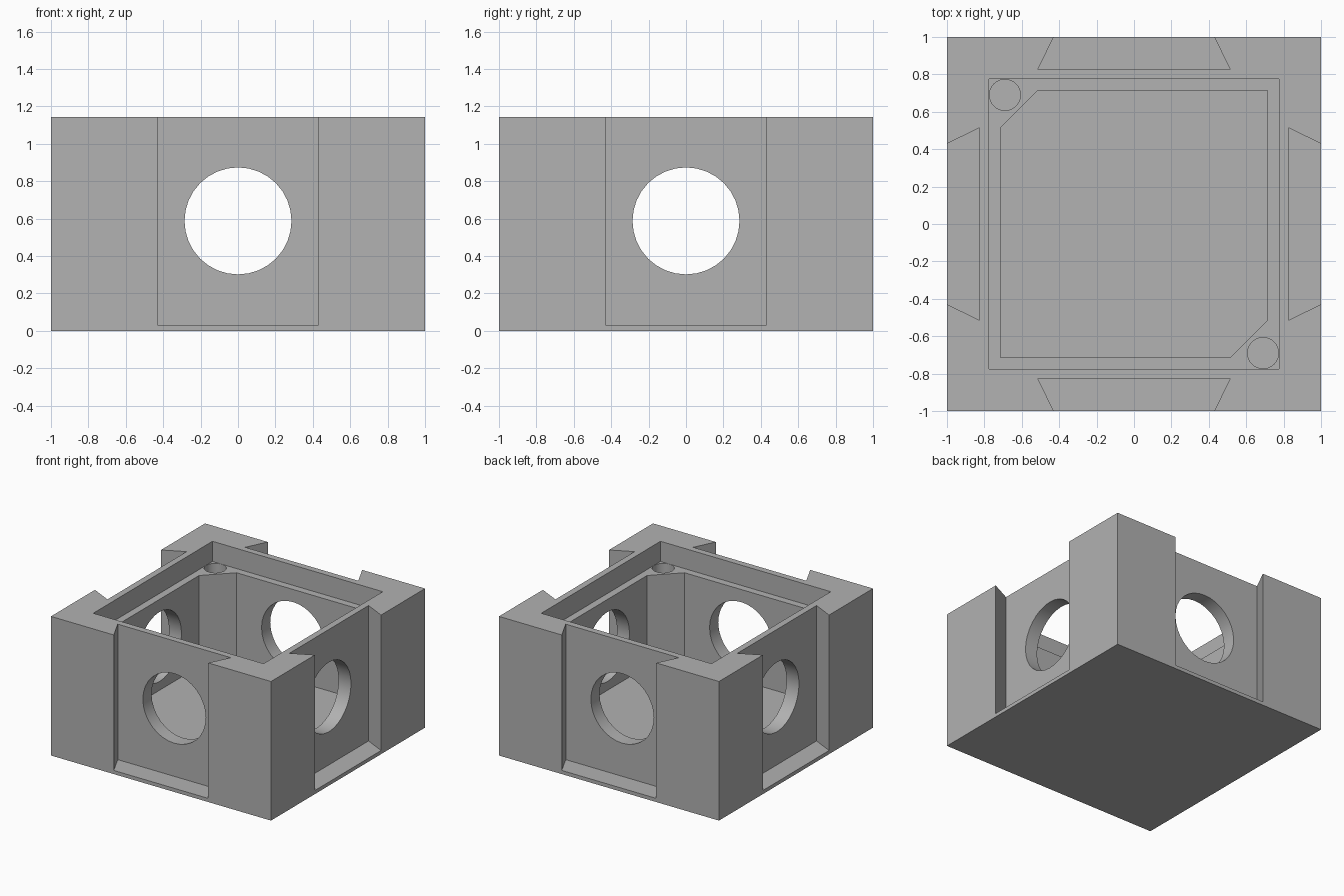
import bpy
import bmesh
from math import pi
from mathutils import Matrix, Vector

if "Cube" in bpy.data.objects:
    bpy.data.objects.remove(bpy.data.objects["Cube"], do_unlink=True)

HEIGHT = 1.143
OVER = HEIGHT + 0.2      # cutters that open upward reach past the top

grey = bpy.data.materials.new("plain_grey")
grey.use_nodes = True
grey.diffuse_color = (0.445, 0.445, 0.445, 1)
grey.node_tree.nodes["Principled BSDF"].inputs["Base Color"].default_value = grey.diffuse_color


def make_object(name, bm):
    bmesh.ops.recalc_face_normals(bm, faces=bm.faces)
    mesh = bpy.data.meshes.new(name)
    bm.to_mesh(mesh)
    bm.free()
    mesh.materials.append(grey)
    obj = bpy.data.objects.new(name, mesh)
    bpy.context.collection.objects.link(obj)
    return obj


def prism(name, outline, bottom, top, turn=0):
    """Upright prism from a plan outline, turned about z."""
    bm = bmesh.new()
    face = bm.faces.new([bm.verts.new((x, y, bottom)) for x, y in outline])
    geom = bmesh.ops.extrude_face_region(bm, geom=[face])["geom"]
    bmesh.ops.translate(bm, vec=Vector((0, 0, top - bottom)),
                        verts=[v for v in geom if isinstance(v, bmesh.types.BMVert)])
    bm.transform(Matrix.Rotation(turn, 4, "Z"))
    return make_object(name, bm)


def cylinder(name, radius, depth, matrix, sides):
    bm = bmesh.new()
    bmesh.ops.create_cone(bm, cap_ends=True, segments=sides, radius1=radius,
                          radius2=radius, depth=depth, matrix=matrix)
    return make_object(name, bm)


def square(r):
    return [(-r, -r), (r, -r), (r, r), (-r, r)]


def cut(target, cutter):
    cutter.hide_render = True
    mod = target.modifiers.new(cutter.name, "BOOLEAN")
    mod.operation = "DIFFERENCE"
    mod.solver = "EXACT"
    mod.object = cutter
    bpy.context.view_layer.objects.active = target
    bpy.ops.object.modifier_apply(modifier=mod.name)
    bpy.data.objects.remove(cutter, do_unlink=True)


# Solid block
housing = prism("housing", square(1), 0, HEIGHT)

# Main cavity with two bevelled corners, then the recessed rim for a lid
c, b = 0.714, 0.514
cavity = [(-c, -c), (b, -c), (c, -b), (c, c), (-b, c), (-c, b)]
cut(housing, prism("cavity", cavity, 0.23, OVER))
cut(housing, prism("lid_recess", square(0.774), 0.977, OVER))

# Dovetail slot in each side, running down almost to the base
inner, outer, back = 0.514, 0.429, 0.827
flare = outer - (inner - outer) * 0.1 / (1 - back)
slot = [(-inner, -back), (-flare, -1.1), (flare, -1.1), (inner, -back)]
for i in range(4):
    cut(housing, prism("dovetail_slot", slot, 0.03, OVER, i * pi / 2))

# Round ports through both pairs of walls
for axis in "XY":
    place = Matrix.Translation((0, 0, 0.588)) @ Matrix.Rotation(pi / 2, 4, axis)
    cut(housing, cylinder("port", 0.286, 3, place, 32))

# Blind pin holes in the ledge at the bevelled corners
for s in (-1, 1):
    place = Matrix.Translation((0.69 * s, -0.69 * s, 0.95))
    cut(housing, cylinder("pin_hole", 0.083, 0.4, place, 32))

# Smooth port walls, sharp edges elsewhere
bpy.ops.object.select_all(action="DESELECT")
housing.select_set(True)
bpy.context.view_layer.objects.active = housing
bpy.ops.object.shade_smooth_by_angle(angle=pi / 6)
